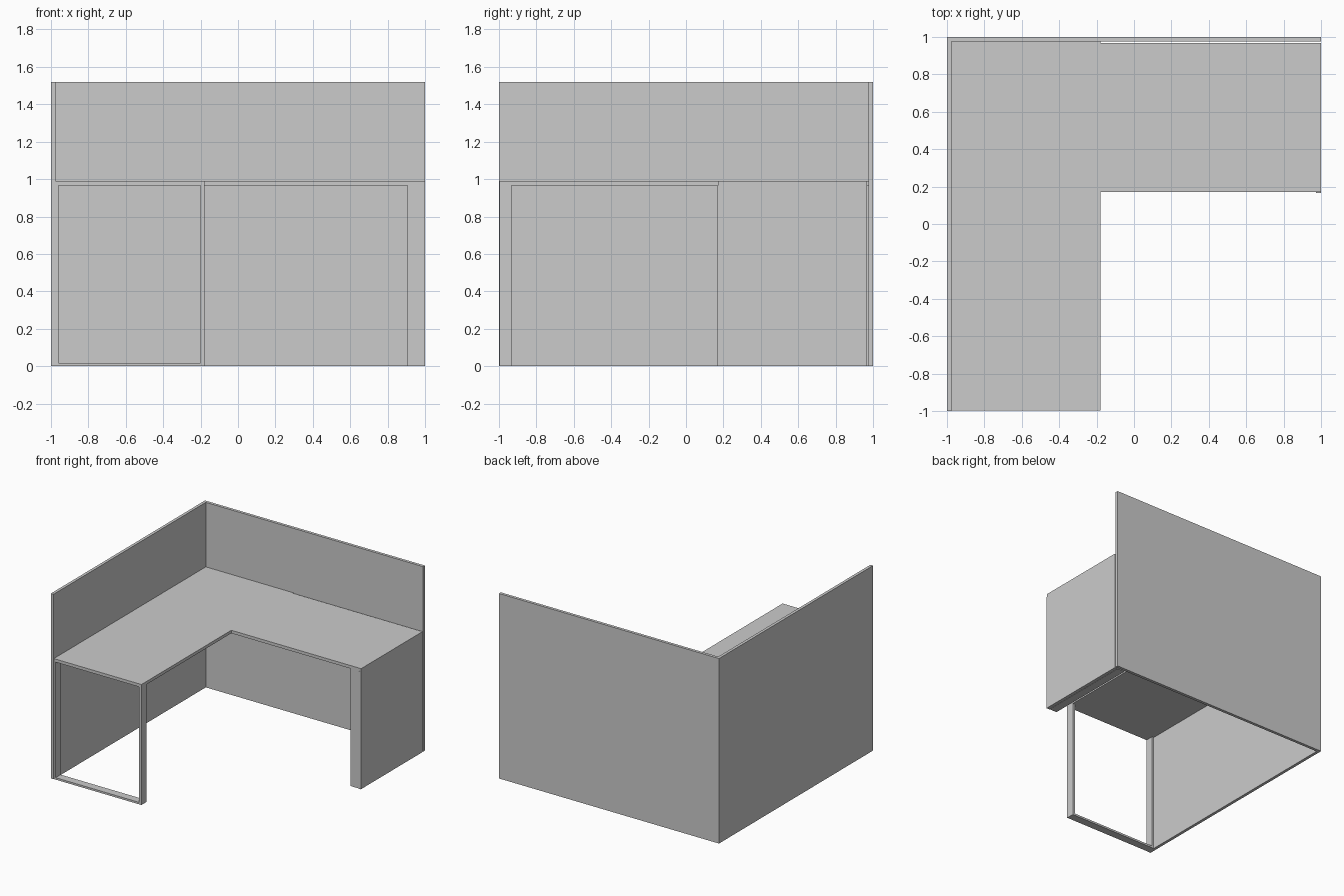
import bpy, bmesh

if "Cube" in bpy.data.objects:
    bpy.data.objects.remove(bpy.data.objects["Cube"])

Z_TOP, T_TOP = 0.99, 0.025      # desk surface height and thickness
Z_WALL, T_WALL = 1.52, 0.024    # partition height and thickness


def prism(name, pts, depth, place):
    """Extrude a closed profile by depth; place maps (u, v, w) to x, y, z."""
    bm = bmesh.new()
    face = bm.faces.new([bm.verts.new((u, v, 0)) for u, v in pts])
    ext = bmesh.ops.extrude_face_region(bm, geom=[face])
    for v in ext["geom"]:
        if isinstance(v, bmesh.types.BMVert):
            v.co.z = depth
    for v in bm.verts:
        v.co = place(*v.co)
    bmesh.ops.recalc_face_normals(bm, faces=bm.faces)
    mesh = bpy.data.meshes.new(name)
    bm.to_mesh(mesh)
    bm.free()
    ob = bpy.data.objects.new(name, mesh)
    bpy.context.collection.objects.link(ob)
    return ob


def box(name, x0, x1, y0, y1, z0, z1):
    return prism(name, [(x0, y0), (x1, y0), (x1, y1), (x0, y1)], z1 - z0,
                 lambda u, v, w: (u, v, z0 + w))


def u_frame(name, a, b, depth, place, t=0.02, foot=0.016):
    """Leg frame: two uprights joined by a thin floor bar."""
    h = Z_TOP - T_TOP
    pts = [(a, 0), (b, 0), (b, h), (b - t, h), (b - t, foot),
           (a + t, foot), (a + t, h), (a, h)]
    return prism(name, pts, depth, place)


# Partition walls meeting at the back left corner
box("left_partition", -1, -1 + T_WALL, -1, 1, 0, Z_WALL)
box("back_partition", -1 + T_WALL, 1, 1 - T_WALL, 1, 0, Z_WALL)

# L-shaped worktop; the right wing stops just short of the back partition
top = [(-1 + T_WALL, -0.997), (-0.18, -0.997), (-0.18, 0.17), (1, 0.17),
       (1, 0.967), (-0.18, 0.967), (-0.18, 1 - T_WALL), (-1 + T_WALL, 1 - T_WALL)]
prism("worktop", top, T_TOP, lambda u, v, w: (u, v, Z_TOP - T_TOP + w))

# Leg frames at the ends of the two wings
u_frame("left_wing_leg_frame", -0.98, -0.18, 0.065,
        lambda u, v, w: (u, -0.997 + w, v))
u_frame("right_wing_leg_frame", 0.17, 0.967, 0.067,
        lambda u, v, w: (0.905 + w, u, v))

# Closing panel on the right end
box("right_end_panel", 0.974, 1, 0.167, 0.967, 0, Z_TOP - T_TOP)
